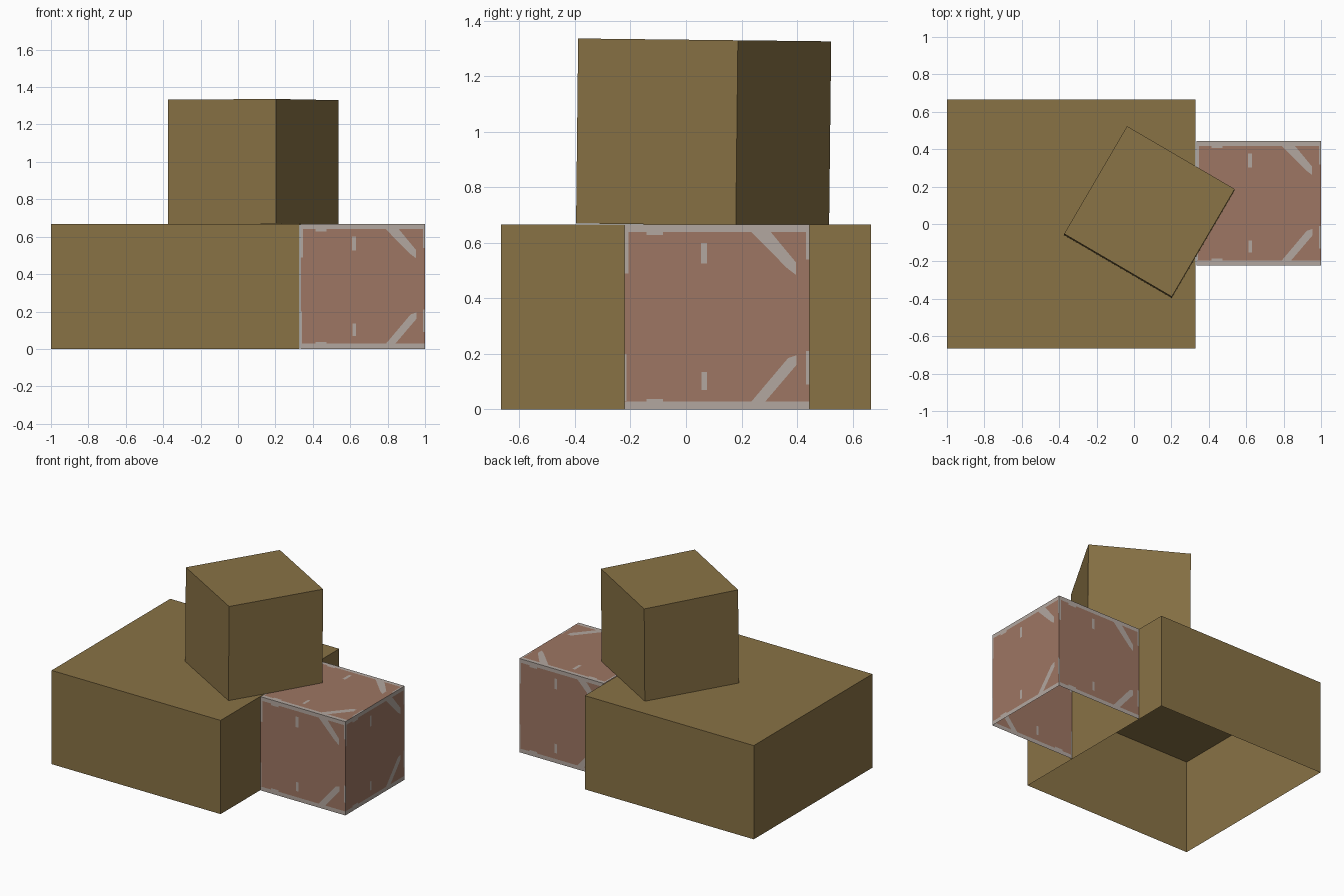
import bpy, bmesh, math
from mathutils import Vector, Matrix

default = bpy.data.objects.get("Cube")
if default:
    bpy.data.objects.remove(default, do_unlink=True)

S = 2 / 3  # edge of the small boxes


def material(name, r, g, b):
    m = bpy.data.materials.new(name)
    m.use_nodes = True
    m.diffuse_color = (r, g, b, 1)
    bsdf = m.node_tree.nodes["Principled BSDF"]
    bsdf.inputs["Base Color"].default_value = (r, g, b, 1)
    bsdf.inputs["Roughness"].default_value = 0.9
    return m


ochre = material("ochre", 0.25, 0.17, 0.06)
clay = material("clay pink", 0.34, 0.18, 0.125)
mortar = material("pale grey", 0.45, 0.39, 0.35)


def finish(bm, name, mats):
    mesh = bpy.data.meshes.new(name)
    bm.to_mesh(mesh)
    bm.free()
    for m in mats:
        mesh.materials.append(m)
    obj = bpy.data.objects.new(name, mesh)
    bpy.context.collection.objects.link(obj)
    return obj


def open_box(name, size, centre, rotation=Matrix()):
    """Box without a bottom face."""
    bm = bmesh.new()
    bmesh.ops.create_cube(bm, size=1)
    bottom = [f for f in bm.faces if f.normal.z < -0.5]
    bmesh.ops.delete(bm, geom=bottom, context='FACES_ONLY')
    bm.transform(Matrix.Translation(centre) @ rotation @ Matrix.Diagonal((*size, 1)))
    return finish(bm, name, [ochre])


# Wide base and the slightly tilted, turned box on top
open_box("base_box", (1.33, 2 * S, S), (-0.335, 0, S / 2))
tilt = Matrix.Rotation(math.radians(-0.65), 4, 'X')
turn = Matrix.Rotation(math.radians(-30.3), 4, 'Z')
open_box("top_box", (S, S, S), (0.0825, 0.0635, 0.998), tilt @ turn)


def rect(u0, v0, u1, v1):
    return [(u0, v0), (u1, v0), (u1, v1), (u0, v1)]


# Pale streaks of one panel, as convex outlines
STREAKS = [
    rect(0, 0, S, 0.028), rect(0, 0.64, S, S),
    rect(0.08, 0.028, 0.14, 0.038), rect(0.08, 0.628, 0.14, 0.64),
    rect(0.276, 0.525, 0.297, 0.6), rect(0.278, 0.07, 0.297, 0.135),
    rect(0, 0.49, 0.014, 0.64), rect(0, 0.03, 0.008, 0.2),
    rect(0.655, 0.09, S, 0.21), rect(0.655, 0.54, S, 0.64),
    [(0.455, 0.642), (0.585, 0.51), (0.618, 0.485), (0.618, 0.53), (0.525, 0.642)],
    [(0.455, 0.025), (0.505, 0.025), (0.62, 0.16), (0.62, 0.195), (0.59, 0.185)],
]


def inside(p, outline):
    ring = zip(outline, outline[1:] + outline[:1])
    return all((b[0] - a[0]) * (p.y - a[1]) - (b[1] - a[1]) * (p.x - a[0]) >= 0
               for a, b in ring)


def panel(name, origin, u, v):
    """Square panel cut along the streak outlines, coloured by outline."""
    bm = bmesh.new()
    bm.faces.new([bm.verts.new((x, y, 0)) for x, y in rect(0, 0, S, S)])
    for outline in STREAKS:
        for a, b in zip(outline, outline[1:] + outline[:1]):
            normal = Vector((b[1] - a[1], a[0] - b[0], 0)).normalized()
            bmesh.ops.bisect_plane(bm, geom=bm.verts[:] + bm.edges[:] + bm.faces[:],
                                   dist=1e-5, plane_co=(*a, 0), plane_no=normal)
    for f in bm.faces:
        c = f.calc_center_median()
        f.material_index = int(any(inside(c, o) for o in STREAKS))
    u, v = Vector(u), Vector(v)
    frame = Matrix((u, v, u.cross(v))).transposed().to_4x4()
    bm.transform(Matrix.Translation(origin) @ frame)
    return finish(bm, name, [clay, mortar])


# Side box with streaked panels, open below and against the base
X, Y, Z = (1, 0, 0), (0, 1, 0), (0, 0, 1)
LOW, HIGH = -0.222, -0.222 + S
panel("side_box_front", (1 - S, LOW, 0), X, Z)
panel("side_box_end", (1, LOW, 0), Y, Z)
panel("side_box_back", (1, HIGH, 0), (-1, 0, 0), Z)
panel("side_box_lid", (1 - S, LOW, S), X, Y)
